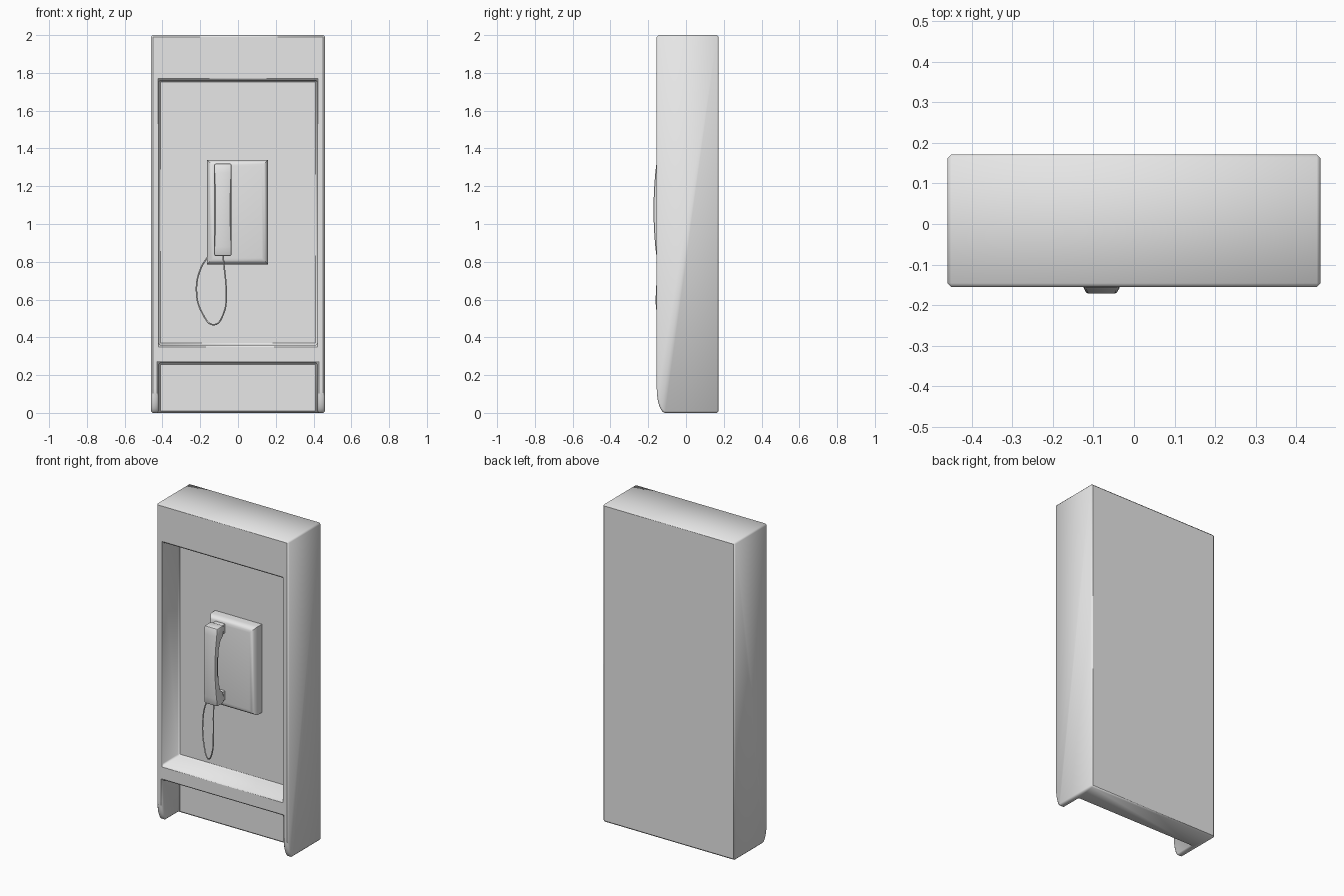
import bpy, bmesh, math
from mathutils import Vector

cube = bpy.data.objects.get("Cube")
if cube:
    bpy.data.objects.remove(cube, do_unlink=True)

# Single grey used on every part
grey = bpy.data.materials.new("light_grey")
grey.use_nodes = True
colour = (0.8, 0.8, 0.8, 1)
grey.diffuse_color = colour
grey.node_tree.nodes["Principled BSDF"].inputs["Base Color"].default_value = colour


def activate(obj):
    bpy.ops.object.select_all(action='DESELECT')
    obj.select_set(True)
    bpy.context.view_layer.objects.active = obj


def prism(name, profile, x0, x1):
    """Extrude a (y, z) outline along x."""
    bm = bmesh.new()
    face = bm.faces.new([bm.verts.new((x0, y, z)) for y, z in profile])
    ext = bmesh.ops.extrude_face_region(bm, geom=[face])
    moved = [v for v in ext["geom"] if isinstance(v, bmesh.types.BMVert)]
    bmesh.ops.translate(bm, verts=moved, vec=(x1 - x0, 0, 0))
    bmesh.ops.recalc_face_normals(bm, faces=bm.faces)
    mesh = bpy.data.meshes.new(name)
    bm.to_mesh(mesh)
    bm.free()
    mesh.materials.append(grey)
    obj = bpy.data.objects.new(name, mesh)
    bpy.context.collection.objects.link(obj)
    return obj


def block(name, x0, x1, y0, y1, z0, z1):
    return prism(name, [(y0, z0), (y1, z0), (y1, z1), (y0, z1)], x0, x1)


def bevel(obj, width, segments):
    mod = obj.modifiers.new("bevel", 'BEVEL')
    mod.width, mod.segments = width, segments
    mod.limit_method, mod.angle_limit = 'ANGLE', math.radians(40)
    mod.use_clamp_overlap = False
    activate(obj)
    bpy.ops.object.modifier_apply(modifier=mod.name)


def smooth(obj, angle):
    activate(obj)
    bpy.ops.object.shade_smooth_by_angle(angle=math.radians(angle))


# Housing outline with a curved lower front
FRONT, BACK, PANEL = -0.155, 0.172, 0.01
STEPS = 10
outline = [(BACK, 0), (BACK, 2), (FRONT, 2)]
for i in range(STEPS + 1):
    t = i / STEPS * math.pi / 2
    outline.append((-0.11 - 0.045 * math.cos(t), 0.13 - 0.13 * math.sin(t)))
housing = prism("housing", outline, -0.46, 0.46)

# Main alcove and open foot recess
for name, z0, z1 in (("alcove_cutter", 0.36, 1.76), ("foot_cutter", -0.2, 0.265)):
    cutter = block(name, -0.42, 0.42, -0.4, PANEL, z0, z1)
    cutter.hide_render = True
    mod = housing.modifiers.new(name, 'BOOLEAN')
    mod.operation, mod.solver, mod.object = 'DIFFERENCE', 'EXACT', cutter
    activate(housing)
    bpy.ops.object.modifier_apply(modifier=mod.name)
    bpy.data.objects.remove(cutter, do_unlink=True)
bevel(housing, 0.009, 1)

# Soft sides, flat front and back
bm = bmesh.new()
bm.from_mesh(housing.data)
bm.normal_update()
for face in bm.faces:
    face.smooth = True
for edge in bm.edges:
    flat = any(abs(f.normal.y) > 0.99 for f in edge.link_faces)
    edge.smooth = not (flat and edge.calc_face_angle(0) > math.radians(25))
bm.to_mesh(housing.data)
bm.free()

# Phone body with softened front edges
BODY_FRONT = -0.065
body = block("phone_body", -0.165, 0.16, BODY_FRONT, PANEL + 0.005, 0.785, 1.34)
bm = bmesh.new()
bm.from_mesh(body.data)
front_edges = [e for e in bm.edges if all(v.co.y < BODY_FRONT + 0.001 for v in e.verts)]
bmesh.ops.bevel(bm, geom=front_edges, offset=0.035, segments=4, profile=0.5, affect='EDGES')
bm.to_mesh(body.data)
bm.free()
smooth(body, 40)

# Handset: bowed outside, hollow grip inside, slim waist
MID, HALF = 1.075, 0.245
outer = [(-0.157 - 0.015 * (1 - (i / 5) ** 2), MID + HALF * i / 5) for i in range(-5, 6)]
upper = [(-0.09, HALF), (-0.09, 0.18), (-0.118, 0.155), (-0.132, 0.1)]
inner = [(y, MID + d) for y, d in upper] + [(-0.138, MID)]
inner += [(y, MID - d) for y, d in reversed(upper)]
centre = -0.08
handset = prism("handset", outer + inner, centre - 0.046, centre + 0.046)
for v in handset.data.vertices:
    waist = 1 - 0.12 * max(0, 1 - ((v.co.z - MID) / 0.2) ** 2)
    v.co.x = centre + (v.co.x - centre) * waist
bevel(handset, 0.009, 2)
smooth(handset, 40)

# Cradles holding both handset ends
for name, z in (("upper_cradle", 1.285), ("lower_cradle", 0.865)):
    cradle = block(name, centre - 0.035, centre + 0.035, -0.095, -0.05, z - 0.03, z + 0.03)
    bevel(cradle, 0.006, 2)
    smooth(cradle, 40)

# Cord hanging in a loop from the body to the handset
path = [(-0.16, -0.03, 0.825), (-0.195, -0.035, 0.77), (-0.22, -0.035, 0.65),
        (-0.19, -0.07, 0.53), (-0.125, -0.12, 0.467), (-0.075, -0.15, 0.53),
        (-0.063, -0.155, 0.65), (-0.073, -0.14, 0.77), (-0.08, -0.125, 0.835)]
curve = bpy.data.curves.new("cord", 'CURVE')
curve.dimensions = '3D'
curve.bevel_depth, curve.bevel_resolution, curve.resolution_u = 0.004, 2, 6
spline = curve.splines.new('BEZIER')
spline.bezier_points.add(len(path) - 1)
for point, co in zip(spline.bezier_points, path):
    point.co = Vector(co)
    point.handle_left_type = point.handle_right_type = 'AUTO'
curve.materials.append(grey)
bpy.context.collection.objects.link(bpy.data.objects.new("cord", curve))
